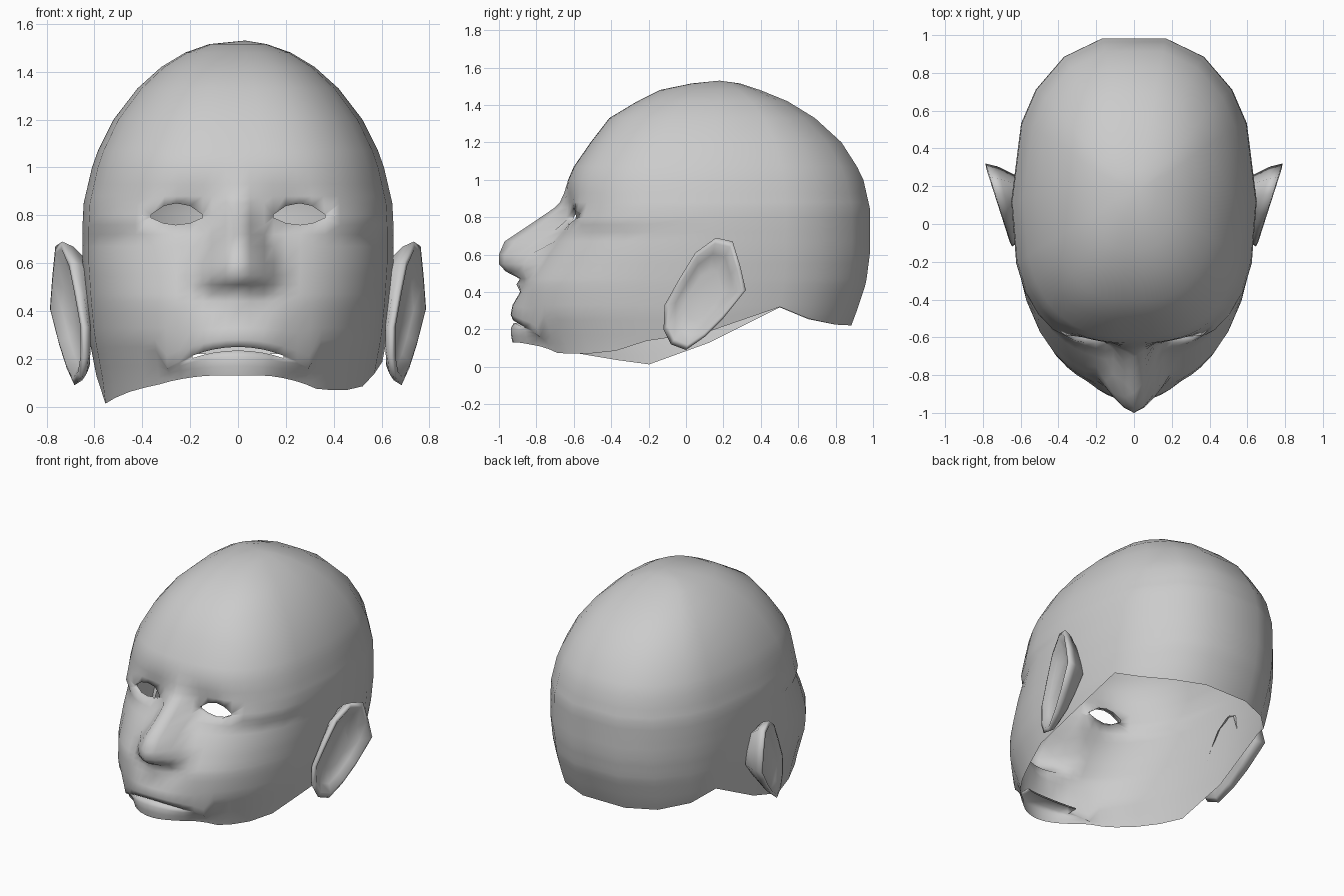
import bpy, bmesh, math

if "Cube" in bpy.data.objects:
    bpy.data.objects.remove(bpy.data.objects["Cube"])


def lerp(table, t, k=1):
    """Piecewise-linear lookup of column k in rows keyed by column 0."""
    if t <= table[0][0]:
        return table[0][k]
    for a, b in zip(table, table[1:]):
        if t <= b[0]:
            return a[k] + (b[k] - a[k]) * (t - a[0]) / (b[0] - a[0])
    return table[-1][k]


def finish(bm, name):
    bmesh.ops.recalc_face_normals(bm, faces=bm.faces)
    me = bpy.data.meshes.new(name)
    bm.to_mesh(me)
    bm.free()
    ob = bpy.data.objects.new(name, me)
    bpy.context.collection.objects.link(ob)
    for p in me.polygons:
        p.use_smooth = True
    return ob


# Skull sections: z, front y, back y, half width
SKULL = [(0, -.78, .85, .575), (.12, -.82, .86, .59), (.3, -.89, .93, .625),
         (.45, -.87, .98, .64), (.6, -.78, 1, .65), (.75, -.68, 1, .65),
         (.85, -.645, 1, .645), (1, -.63, .965, .61), (1.07, -.6, .93, .585),
         (1.2, -.51, .845, .52), (1.33, -.41, .70, .42), (1.42, -.26, .55, .32),
         (1.48, -.14, .40, .22), (1.515, .03, .29, .12)]
# Open lower edge: y, z for each side
EDGE_R = [(-.84, .13), (-.72, .07), (-.45, .07), (-.18, .15), (0, .1),
          (.3, .32), (.5, .32), (.7, .23), (.9, .22)]
EDGE_L = [(-.84, .13), (-.72, .09), (-.43, .04), (-.12, 0), (.2, .17),
          (.45, .33), (.7, .23), (.9, .22)]
# Nose: z, projection, half width
NOSE = [(.42, 0, .1), (.44, .035, .1), (.47, .03, .17), (.51, .13, .2), (.55, .19, .2),
        (.6, .22, .19), (.67, .237, .14), (.75, .17, .11), (.87, .036, .08), (.97, 0, .06)]
LIP = [(.1, .11), (.2, .09), (.24, .05), (.25, .055), (.3, .055), (.4, .01), (.43, 0)]
EYE_PINCH = {.23: .85, .31: .2, .48: .2, .56: .85}
ROWS = [0, .06, .12, .17, .21, .235, .25, .28, .33, .4, .44, .47, .51, .55, .6, .67,
        .72, .76, .8, .85, .88, .93, 1, 1.07, 1.2, 1.33, 1.42, 1.48, 1.515]
FRONT = [0, .08, .17, .23, .31, .4, .48, .56, .66, .78, .89, .96]
BACK = [1, .92, .8, .57, .26]


def section(s, side, z):
    yf, yb, w = (lerp(SKULL, z, k) for k in (1, 2, 3))
    c = .12 + .06 * max(0, z - .9) / .6
    n = 2.6 if z > .75 and side < 0 else 2.3
    k = max(0, 1 - abs(s) ** n) ** (1 / n)
    return s * w, c + k * ((yb - c) if side > 0 else (yf - c))


def head_point(s, side, z):
    edge = EDGE_R if s >= 0 else EDGE_L
    z = max(z, lerp(edge, section(s, side, .2)[1]))
    if side < 0 and .755 < z < .86:                       # almond eye outline
        z += (.795 - z) * EYE_PINCH.get(abs(s), 0)
    x, y = section(s, side, z)
    if side < 0:
        ax = abs(x)
        u = ax / lerp(NOSE, z, 2)
        if u < 1:                                         # nose
            y -= lerp(NOSE, z) * (1 - u ** 1.5)
        if ax < .25:                                      # lips
            y -= lerp(LIP, z) * (1 - (ax / .25) ** 2)
        y += .035 * math.exp(-((ax - .2) ** 2 + (z - .8) ** 2) / .009)
        if ax < .3 and z > .16:                           # mouth curve
            z -= 1.0 * x * x * max(0, 1 - abs(z - .25) / .12)
    return x, y, z


# Head shell
right = [(s, -1) for s in FRONT] + [(s, 1) for s in BACK]
cols = right + [(-s, d) for s, d in reversed(right) if s > 0]
bm = bmesh.new()
grid = [[bm.verts.new(head_point(s, d, z)) for s, d in cols] for z in ROWS]
pole = bm.verts.new((.03, .18, 1.53))
N = len(cols)
holes = {"mouth": [], "eye_r": [], "eye_l": []}
for j in range(N):
    i2 = (j + 1) % N
    s0, d0 = cols[j]
    s1, d1 = cols[i2]
    s = (s0 + s1) / 2
    front = d0 < 0 and d1 < 0
    for i in range(len(ROWS) - 1):
        f = bm.faces.new((grid[i][j], grid[i][i2], grid[i + 1][i2], grid[i + 1][j]))
        z = (ROWS[i] + ROWS[i + 1]) / 2
        if front and .235 < z < .25 and abs(s) < .31:
            holes["mouth"].append(f)
        if front and .76 < z < .85 and .23 < abs(s) < .56:
            holes["eye_r" if s > 0 else "eye_l"].append(f)
    bm.faces.new((grid[-1][j], grid[-1][i2], pole))

# Eye and mouth openings with short inward rims
for name, faces in holes.items():
    group = set(faces)
    rim = [e for e in {e for f in faces for e in f.edges}
           if any(f not in group for f in e.link_faces)]
    bmesh.ops.delete(bm, geom=faces, context='FACES')
    new = bmesh.ops.extrude_edge_only(bm, edges=rim)["geom"]
    depth = .08 if name == "mouth" else .03
    bmesh.ops.translate(bm, vec=(0, depth, 0),
                        verts=[v for v in new if isinstance(v, bmesh.types.BMVert)])
bmesh.ops.remove_doubles(bm, verts=bm.verts, dist=.002)
finish(bm, "head_shell")

# Ears: lofted rings from the root over the rim into the hollow
OUTLINE = [(.16, .69), (.25, .67), (.29, .54), (.32, .41), (.2, .26), (.1, .16), (0, .09),
           (-.08, .12), (-.12, .2), (-.115, .33), (-.03, .48), (.05, .61)]
cy, cz = .1, .38
# scale, x offset, outward flare towards the back
RINGS = [(.72, .615, .03), (.93, .62, .24), (1, .645, .32), (.9, .65, .32),
         (.72, .62, .30), (.45, .61, .26)]
bm = bmesh.new()
rings = []
for k, x0, flare in RINGS:
    ring = []
    for y, z in OUTLINE:
        y, z = cy + (y - cy) * k, cz + (z - cz) * k
        ring.append(bm.verts.new((x0 + flare * (y + .12), y, z)))
    rings.append(ring)
M = len(OUTLINE)
for a, b in zip(rings, rings[1:]):
    for j in range(M):
        bm.faces.new((a[j], a[(j + 1) % M], b[(j + 1) % M], b[j]))
bm.faces.new(rings[-1])
ears = finish(bm, "ears")
mod = ears.modifiers.new("mirror", 'MIRROR')
mod.use_axis[0] = True
mod.use_mirror_merge = False
